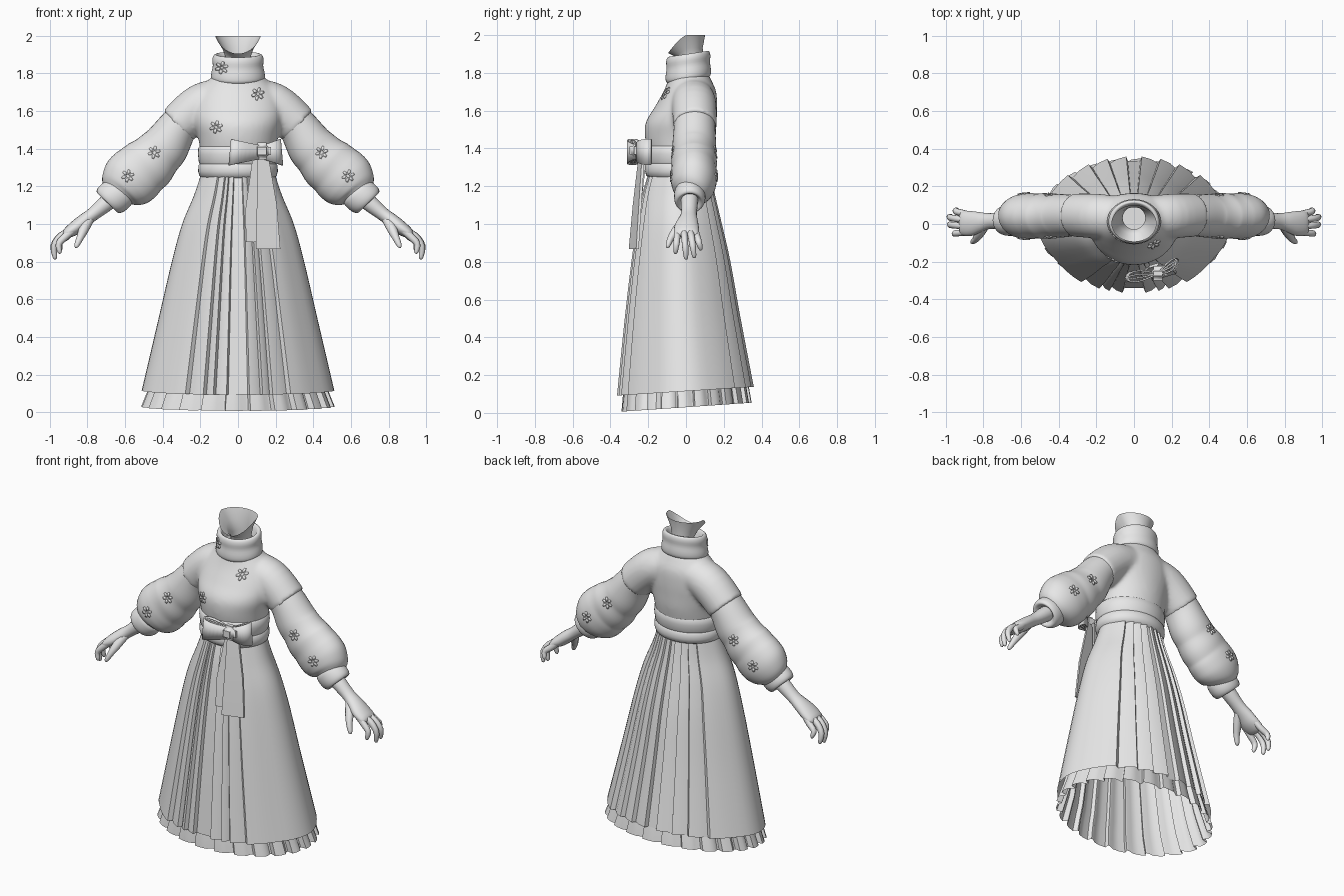
import bpy, bmesh, math
from mathutils import Vector

if "Cube" in bpy.data.objects:
    bpy.data.objects.remove(bpy.data.objects["Cube"])

grey = bpy.data.materials.new("plain_grey")
grey.diffuse_color = (0.8, 0.8, 0.8, 1)
grey.use_nodes = True
grey.node_tree.nodes["Principled BSDF"].inputs["Base Color"].default_value = grey.diffuse_color


def make(name, rings, closed=True, caps=False, angle=35, thick=0):
    """Skin a list of point rings into one mesh object."""
    bm = bmesh.new()
    vs = [[bm.verts.new(p) for p in r] for r in rings]
    n = len(vs[0])
    for r0, r1 in zip(vs, vs[1:]):
        for i in range(n if closed else n - 1):
            j = (i + 1) % n
            bm.faces.new((r0[i], r0[j], r1[j], r1[i]))
    if caps:
        bm.faces.new(vs[0][::-1])
        bm.faces.new(vs[-1])
    return finish(name, bm, angle, thick)


def finish(name, bm, angle=35, thick=0):
    bmesh.ops.recalc_face_normals(bm, faces=bm.faces)
    me = bpy.data.meshes.new(name)
    bm.to_mesh(me)
    bm.free()
    me.materials.append(grey)
    ob = bpy.data.objects.new(name, me)
    bpy.context.collection.objects.link(ob)
    bpy.ops.object.select_all(action='DESELECT')
    bpy.context.view_layer.objects.active = ob
    ob.select_set(True)
    bpy.ops.object.shade_smooth_by_angle(angle=math.radians(angle))
    if thick:
        m = ob.modifiers.new("thickness", 'SOLIDIFY')
        m.thickness, m.offset = thick, -1
    return ob


def spline(rows, k=5):
    """Catmull-Rom interpolation of rows of numbers."""
    p = [rows[0]] + list(rows) + [rows[-1]]
    out = []
    for a, b, c, d in zip(p, p[1:], p[2:], p[3:]):
        for s in range(k):
            t = s / k
            out.append([0.5 * (2 * y + (z - x) * t + (2 * x - 5 * y + 4 * z - w) * t * t
                        + (3 * y - x - 3 * z + w) * t ** 3) for x, y, z, w in zip(a, b, c, d)])
    return out + [list(rows[-1])]


def tube(rows, n=28, side=1, axis=None):
    """Elliptical rings along rows of x, y, z, in-plane radius, y radius."""
    out = []
    for i, (x, y, z, a, b) in enumerate(rows):
        p, q = rows[max(i - 1, 0)], rows[min(i + 1, len(rows) - 1)]
        d = Vector(axis) if axis else Vector(q[:3]) - Vector(p[:3])
        u = d.normalized().cross(Vector((0, 1, 0))).normalized()
        v = u.cross(d.normalized())
        ring = []
        for k in range(n):
            t = math.tau * k / n
            c = Vector((x, y, z)) + u * a * math.cos(t) + v * b * math.sin(t)
            ring.append((c.x * side, c.y, c.z))
        out.append(ring)
    return out


def stack(rows, cy, tilt=0, n=48):
    """Horizontal rings from rows of z, x radius, y radius."""
    return [[(a * math.sin(math.tau * k / n), cy - b * math.cos(math.tau * k / n),
              z - tilt * b * math.cos(math.tau * k / n)) for k in range(n)] for z, a, b in rows]


def cloth(rows, outline):
    """Pleated rings from rows of z, half width, front y, back y."""
    rings = []
    for z, a, f, b in rows:
        ring = []
        for t, k in outline:
            y = (f + b) / 2 - (b - f) / 2 * k * math.cos(t)
            ring.append((a * k * math.sin(t), y, z + 0.07 * y * (1 - z / 1.3)))
        rings.append(ring)
    return rings


# Overskirt: knife pleats front and back, plain side panels
front = [0.12, 0.26, 0.37, 0.58]
back = [math.pi - e for e in (0.08, 0.28, 0.49, 0.76)]


def pleats(edges, s):
    pts = [(edges[0] - s * 0.012, 0.93)]
    for e, g in zip(edges, edges[1:]):
        pts += [(e, 1.0), ((e + g) / 2, 0.975), (g - s * 0.012, 0.935)]
    return pts + [(edges[-1], 1.0)]


side_panel = []
for i in range(1, 16):
    t = front[-1] + (back[-1] - front[-1]) * i / 16
    side_panel.append((t, 1 - 0.05 * math.sin(2 * t) ** 2 * min(1, i / 4, (16 - i) / 4)))
half = pleats(front, 1) + side_panel + pleats(back, -1)[::-1]
outline = half + [(math.tau - t, k) for t, k in half[::-1]]
skirt = [(1.27, .195, -.2, .13), (1.15, .235, -.235, .155), (1.0, .297, -.262, .19),
         (.8, .352, -.292, .235), (.5, .422, -.328, .288), (.115, .512, -.368, .36)]
make("overskirt", cloth(spline(skirt, 4), outline), angle=48)

# Underskirt: ruffled hem below the overskirt
ruffle = []
for i in range(24):
    t = math.tau * (i + 0.5) / 24
    ruffle += [(t, 1.0), (t + 0.08, 1.0), (t + 0.16, 0.985), (t + 0.22, 0.93), (t + 0.245, 0.93)]
under = [(1.15, .21, -.2, .128), (1.0, .262, -.233, .16), (.5, .382, -.288, .25),
         (.2, .45, -.32, .313), (.13, .474, -.333, .331), (.03, .515, -.342, .348)]
make("underskirt", cloth(under, ruffle), angle=48)

# Wide sash in two folded bands
make("sash", stack([(1.245, .19, .16), (1.255, .205, .175), (1.28, .212, .182), (1.312, .21, .18),
                    (1.32, .204, .174), (1.328, .208, .178), (1.37, .213, .183), (1.405, .211, .181),
                    (1.413, .203, .173), (1.41, .18, .15)], -.035), angle=50)

# Blouse: chest and shoulders fused into one soft surface
chest = [(0, -.03, 1.37, .198, .17), (0, -.03, 1.46, .212, .187), (0, -.025, 1.54, .232, .187),
         (0, 0, 1.62, .24, .165), (0, .02, 1.70, .215, .14), (0, .02, 1.76, .16, .115),
         (0, .015, 1.80, .12, .10)]
shoulder = [(.03, .03, 1.68, .1, .11), (.19, .042, 1.635, .115, .118), (.32, .047, 1.522, .112, .115)]
parts = [make("blouse", tube(spline(chest), 40, axis=(0, 0, 1)), caps=True)]
parts += [make("shoulder", tube(spline(shoulder), 32, s), caps=True) for s in (1, -1)]
bpy.ops.object.select_all(action='DESELECT')
for p in parts:
    p.select_set(True)
blouse = parts[0]
bpy.context.view_layer.objects.active = blouse
bpy.ops.object.join()
m = blouse.modifiers.new("fuse", 'REMESH')
m.mode, m.voxel_size, m.use_smooth_shade = 'VOXEL', 0.012, True
m = blouse.modifiers.new("soften", 'SMOOTH')
m.factor, m.iterations = 0.5, 8

# Folded high collar
collar = make("collar", stack(spline([(1.755, .115, .1), (1.77, .14, .117), (1.80, .142, .12),
              (1.84, .134, .115), (1.875, .136, .117), (1.898, .127, .11), (1.895, .108, .095),
              (1.84, .085, .078)], 3), .012, .15), angle=60)

# Neck opening out to the cut jaw line
neck = []
for k in range(40):
    t = math.tau * k / 40
    s, c = math.sin(t), math.cos(t)
    rim = Vector((.12 * s, .003 - .098 * c, 2.0 - .095 * max(c, 0) ** 1.4))
    low, mid = (Vector((r * s, .032 - r * c, z)) for r, z in ((.064, 1.74), (.06, 1.865)))
    flare = mid.lerp(rim, .5) - Vector((.008 * s, -.008 * c, 0))
    neck.append((low, mid, flare, rim))
bottom = [Vector((0.001 * math.sin(math.tau * k / 40), .032 - .001 * math.cos(math.tau * k / 40), 1.74))
          for k in range(40)]
make("neck", [bottom] + [[p[i] for p in neck] for i in range(4)], angle=60)

# Sleeves, cuffs and hands
sleeve = [(.285, .045, 1.555, .1, .107), (.33, .045, 1.50, .108, .11), (.385, .044, 1.415, .126, .116),
          (.425, .043, 1.372, .132, .114), (.47, .043, 1.325, .147, .121), (.51, .042, 1.292, .151, .119),
          (.545, .042, 1.26, .157, .122), (.588, .04, 1.222, .152, .12), (.625, .033, 1.185, .125, .105),
          (.645, .025, 1.16, .088, .08)]
cuff = [(.615, .02, 1.185, .07, .06), (.628, .02, 1.172, .09, .078), (.66, .02, 1.143, .095, .083),
        (.685, .02, 1.122, .089, .078), (.695, .02, 1.113, .072, .065), (.68, .02, 1.128, .046, .045)]
palm = [(.64, .02, 1.16, .045, .045), (.70, .018, 1.11, .044, .045), (.77, .015, 1.053, .036, .042),
        (.82, .01, 1.016, .037, .054), (.865, .003, .98, .037, .066), (.91, .003, .95, .027, .064),
        (.925, .003, .94, .01, .05)]
fingers = {"index_finger": (-.042, -.055, .842, .94), "middle_finger": (-.012, 0, .812, .965),
           "ring_finger": (.02, .043, .82, .967), "little_finger": (.048, .077, .86, .935)}
sleeves = {}
for s, tag in ((1, "left"), (-1, "right")):
    sleeves[s] = make(tag + "_sleeve", tube(spline(sleeve, 4), 32, s), angle=60)
    make(tag + "_cuff", tube(spline(cuff, 3), 32, s, (.7, 0, -.72)), angle=60)
    make(tag + "_hand", tube(spline(palm, 3), 20, s), caps=True, angle=60)
    for name, (y0, y1, z, x) in fingers.items():
        path = [(.875, y0, .97, .02, .019), (x - .025, (y0 * 2 + y1) / 3, .935, .02, .018),
                (x + .012, (y0 + y1 * 2) / 3, (z + .95) / 2, .017, .017),
                (x + .008, y1, z + .012, .012, .012), (x + .006, y1, z, .004, .004)]
        make(tag + "_" + name, tube(spline(path, 3), 10, s), caps=True, angle=60)
    thumb = [(.79, -.005, 1.025, .025, .024), (.82, -.05, .97, .026, .023), (.84, -.08, .925, .019, .018),
             (.858, -.096, .885, .013, .012), (.861, -.098, .873, .004, .004)]
    make(tag + "_thumb", tube(spline(thumb, 3), 10, s), caps=True, angle=60)

# Bow: two layered loops, a knot and two hanging tails
for s, length, slope, tag in ((-1, .175, -.02, "left"), (1, .115, .065, "right")):
    for layer, fat in (("outer", .045), ("inner", .018)):
        top, low = [], []
        for k in range(24):
            t = math.tau * k / 24
            u = (1 - math.cos(t)) / 2
            x, y = .125 + s * length * u, -.265 + slope * u + fat * math.sin(t) * (.3 + .7 * u)
            h = .032 + .034 * u * (.7 + fat * 6.7)
            top.append((x - .012 * s * u, y, 1.385 + h))
            low.append((x, y, 1.378 - h))
        make(tag + "_bow_loop_" + layer, [low, top], thick=0.008)
bm = bmesh.new()
bmesh.ops.create_cube(bm, size=1)
for v in bm.verts:
    v.co = (.128 + v.co.x * .095, -.262 + v.co.y * .075, 1.388 + v.co.z * .09)
bmesh.ops.bevel(bm, geom=bm.edges[:], offset=.024, segments=3, affect='EDGES')
finish("bow_knot", bm, 50)
tails = {"front_tail": [(1.37, .1, .16, -.25), (1.1, .1, .207, -.282), (.868, .095, .225, -.303)],
         "back_tail": [(1.37, .08, .13, -.235), (1.08, .04, .1, -.272), (.905, .042, .1, -.288)]}
for name, rows in tails.items():
    make(name, [[(x0, y, z), (x1, y + .3 * (x1 - x0), z), (x1, y + .3 * (x1 - x0) + .014, z),
                 (x0, y + .014, z)] for z, x0, x1, y in rows], caps=True)


# Six-petal blossoms laid on the cloth
def blossom(name, target, x, z, facing=-1, r=.033):
    bm = bmesh.new()
    for k in range(6):
        c, s = math.cos(k * math.pi / 3 + .3), math.sin(k * math.pi / 3 + .3)
        bm.faces.new([bm.verts.new((x + r * (c * p - s * q), facing * .6, z + r * (s * p + c * q)))
                      for p, q in ((.2, 0), (.6, -.25), (1, -.15), (1, .15), (.6, .25))])
    ob = finish(name, bm)
    m = ob.modifiers.new("lay_on", 'SHRINKWRAP')
    m.target, m.wrap_method, m.wrap_mode = target, 'PROJECT', 'ABOVE_SURFACE'
    m.use_project_y, m.offset = True, .002
    m.use_positive_direction, m.use_negative_direction = facing < 0, facing > 0
    m = ob.modifiers.new("petal_thickness", 'SOLIDIFY')
    m.thickness, m.offset = .007, 0


blossom("collar_blossom", collar, -.085, 1.83)
blossom("chest_blossom", blouse, .105, 1.69)
blossom("waist_blossom", blouse, -.115, 1.515)
for s in (1, -1):
    for x, z in ((.445, 1.38), (.585, 1.255)):
        for facing in (-1, 1):
            blossom("sleeve_blossom", sleeves[s], s * x, z, facing)
